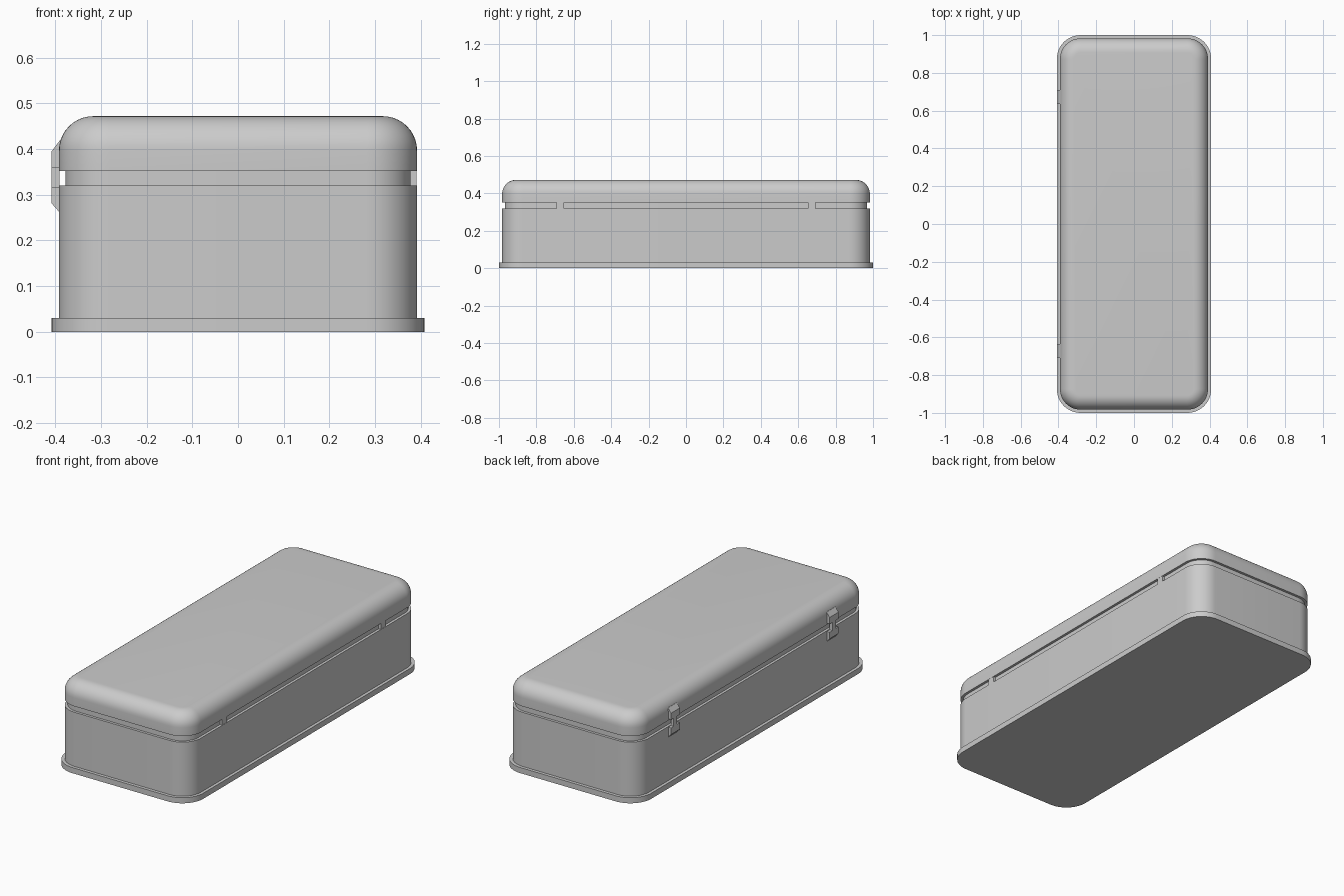
import bpy, bmesh
from math import sin, cos, pi, radians

if "Cube" in bpy.data.objects:
    bpy.data.objects.remove(bpy.data.objects["Cube"])


def finish(name, bm, smooth=True):
    bmesh.ops.recalc_face_normals(bm, faces=bm.faces)
    mesh = bpy.data.meshes.new(name)
    bm.to_mesh(mesh)
    bm.free()
    ob = bpy.data.objects.new(name, mesh)
    bpy.context.collection.objects.link(ob)
    if smooth:
        bpy.ops.object.select_all(action='DESELECT')
        ob.select_set(True)
        bpy.context.view_layer.objects.active = ob
        bpy.ops.object.shade_smooth_by_angle(angle=radians(30))
    return ob


def rounded_shell(name, hx, hy, r, profile, seg=12):
    """Stack rounded rectangles; profile is a list of (inset, z)."""
    bm = bmesh.new()
    rings = []
    for inset, z in profile:
        rad = r - inset
        ring = []
        for k, (sx, sy) in enumerate([(1, 1), (-1, 1), (-1, -1), (1, -1)]):
            for i in range(seg + 1):
                a = (k + i / seg) * pi / 2
                ring.append(bm.verts.new((sx * (hx - r) + rad * cos(a),
                                          sy * (hy - r) + rad * sin(a), z)))
        rings.append(ring)
    for lo, hi in zip(rings, rings[1:]):
        for i in range(len(lo)):
            j = (i + 1) % len(lo)
            bm.faces.new((lo[i], lo[j], hi[j], hi[i]))
    bm.faces.new(rings[0])
    bm.faces.new(rings[-1])
    return finish(name, bm)


def extruded(name, pts, y, width):
    """Extrude an (x, z) outline along y, centred on y."""
    bm = bmesh.new()
    a = [bm.verts.new((x, y - width / 2, z)) for x, z in pts]
    b = [bm.verts.new((x, y + width / 2, z)) for x, z in pts]
    bm.faces.new(a)
    bm.faces.new(b)
    for i in range(len(pts)):
        j = (i + 1) % len(pts)
        bm.faces.new((a[i], a[j], b[j], b[i]))
    return finish(name, bm, False)


# Case body: foot flange, lower tub, recessed seam
rounded_shell("base_flange", 0.408, 1.0, 0.125, [(0, 0), (0, 0.03)])
rounded_shell("lower_body", 0.392, 0.983, 0.11, [(0, 0.03), (0, 0.32)])
rounded_shell("seam_neck", 0.378, 0.969, 0.096, [(0, 0.32), (0, 0.352)])

# Lid with rounded top edge
fillet = 0.075
lid = [(0, 0.352)] + [(fillet * (1 - cos(i * pi / 20)),
                       0.472 - fillet * (1 - sin(i * pi / 20))) for i in range(11)]
rounded_shell("lid", 0.392, 0.983, 0.11, lid)

# Hinges on the right, latches on the left
for side, y in (("front", -0.672), ("back", 0.672)):
    extruded(side + "_hinge", [(0.37, 0.318), (0.391, 0.318),
                               (0.391, 0.354), (0.37, 0.354)], y, 0.04)
    extruded(side + "_latch_upper", [(-0.38, 0.36), (-0.408, 0.36),
                                     (-0.408, 0.395), (-0.39, 0.419), (-0.38, 0.419)], y, 0.075)
    extruded(side + "_latch_bar", [(-0.391, 0.31), (-0.408, 0.31),
                                   (-0.408, 0.365), (-0.391, 0.365)], y, 0.03)
    extruded(side + "_latch_lower", [(-0.38, 0.316), (-0.408, 0.316),
                                     (-0.408, 0.281), (-0.391, 0.262), (-0.38, 0.262)], y, 0.075)
